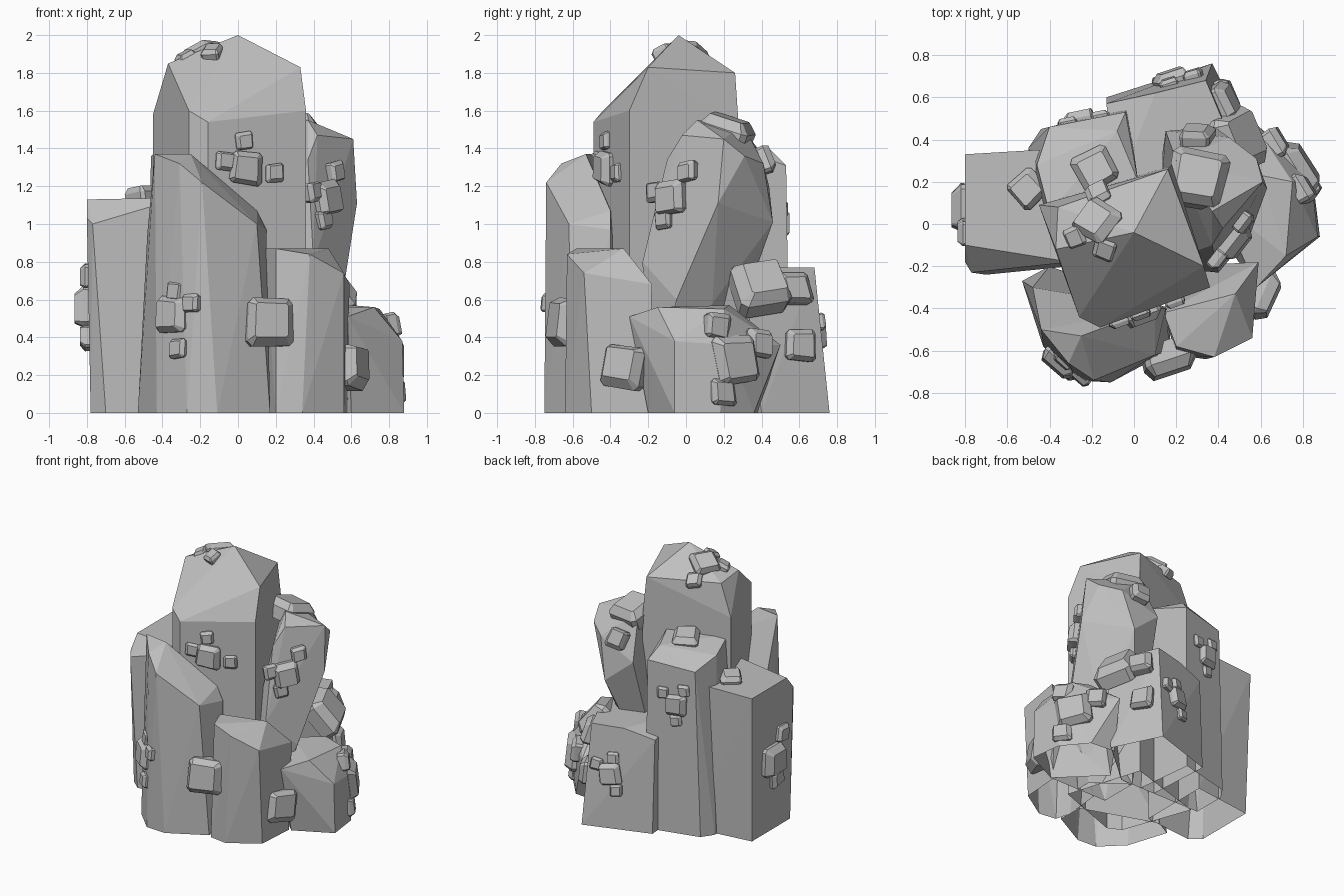
import bpy
import bmesh
import math
import random
from mathutils import Vector

random.seed(4)

default_cube = bpy.data.objects.get("Cube")
if default_cube:
    bpy.data.objects.remove(default_cube, do_unlink=True)

# One plain stone material
stone = bpy.data.materials.new("stone_grey")
stone.use_nodes = True
stone_colour = (.52, .52, .52, 1)
stone.diffuse_color = stone_colour
shader = next(n for n in stone.node_tree.nodes if n.type == 'BSDF_PRINCIPLED')
shader.inputs["Base Color"].default_value = stone_colour
shader.inputs["Roughness"].default_value = .9


def hull_object(name, points, open_bottom=False):
    """Flat shaded convex block wrapped around the given points."""
    bm = bmesh.new()
    for point in points:
        bm.verts.new(point)
    result = bmesh.ops.convex_hull(bm, input=bm.verts)
    spare = {g for key in ("geom_interior", "geom_unused")
             for g in result[key] if isinstance(g, bmesh.types.BMVert)}
    bmesh.ops.delete(bm, geom=list(spare), context='VERTS')
    bmesh.ops.dissolve_limit(bm, angle_limit=math.radians(4),
                             verts=bm.verts, edges=bm.edges)
    bmesh.ops.recalc_face_normals(bm, faces=bm.faces)
    if open_bottom:
        floor = [f for f in bm.faces if all(v.co.z < .001 for v in f.verts)]
        bmesh.ops.delete(bm, geom=floor, context='FACES_ONLY')
    mesh = bpy.data.meshes.new(name)
    bm.to_mesh(mesh)
    bm.free()
    mesh.materials.append(stone)
    block = bpy.data.objects.new(name, mesh)
    bpy.context.collection.objects.link(block)
    return block


def column(name, crown, base=None):
    """Rock pillar from crown corners down to a footprint on the ground."""
    footprint = base or [(p[0], p[1]) for p in crown]
    feet = [(x, y, 0) for x, y in footprint]
    return hull_object(name, list(crown) + feet, open_bottom=True)


def chip(name, centre, normal, side, up, width):
    """Square stone chip with clipped corners and a smaller raised top."""
    turn = math.pi / 4 + random.uniform(-.2, .2)
    lean = (side * random.uniform(-.07, .07) + up * random.uniform(-.07, .07)) * width
    reach = [random.uniform(.54, .64) * width for _ in range(4)]

    def ring(spread, lift, clip):
        for i, length in enumerate(reach):
            for bend in (-clip, clip):
                angle = turn + bend + math.pi * i / 2
                arm = side * math.cos(angle) + up * math.sin(angle)
                yield centre + arm * length * spread + normal * lift * width

    points = [*ring(.94, -.25, .12), *ring(1, .08, .12)]
    points += [p + lean for p in ring(.74, .27, .06)]
    hull_object(name, points)


def cluster(name, centre, normal, width, satellites=()):
    """A large chip with smaller chips offset sideways and upwards."""
    centre = Vector(centre)
    normal = Vector(normal).normalized()
    side = Vector((0, 0, 1)).cross(normal).normalized()
    up = normal.cross(side)
    chip(name + "_large_chip", centre, normal, side, up, width)
    for right, rise in satellites:
        spot = centre + side * right + up * rise
        chip(name + "_small_chip", spot, normal, side, up, width * .55)


# Rock columns
column("central_column", [
    (0, -.04, 2), (-.37, -.12, 1.85), (.33, -.2, 1.83), (.36, -.3, 1.6),
    (-.16, -.49, 1.54), (-.26, -.44, 1.6), (-.45, .09, 1.58),
    (-.36, .08, 1.82), (.16, .26, 1.8), (.18, .28, 1.5)])

column("front_column", [
    (-.44, -.5, 1.37), (-.25, -.53, 1.37), (-.31, -.66, 1.32),
    (-.19, -.74, 1.22), (.1, -.4, 1.07), (.15, -.4, .97),
    (.1, -.62, 1), (-.48, -.3, .95)],
    [(-.53, -.27), (-.43, -.58), (-.27, -.74), (-.11, -.75),
     (.17, -.6), (.17, -.4), (-.4, -.2)])

column("side_column", [
    (-.8, .33, 1.13), (-.8, -.1, 1.13), (-.8, -.18, 1.03), (-.77, -.23, 1),
    (-.3, -.18, 1.14), (-.3, .36, 1.14)],
    [(-.78, .3), (-.78, -.17), (-.7, -.24), (-.3, -.2), (-.3, .36)])

column("back_slab", [
    (-.4, .46, 1.28), (-.04, .53, 1.31), (-.08, .44, 1.4),
    (.02, .2, 1.42), (-.4, .05, 1.42), (-.46, .28, 1.36)],
    [(-.44, .45), (-.5, .36), (-.03, .55), (.02, .1), (-.5, .1)])

column("low_back_column", [
    (-.13, .57, .72), (.1, .62, .77), (.34, .68, .77),
    (.5, .3, .77), (.3, .1, .77), (-.1, .1, .77)],
    [(-.13, .6), (.1, .68), (.37, .76), (.55, .4), (.2, .1), (-.1, .1)])

column("leaning_column", [
    (.37, .06, 1.55), (.2, .3, 1.53), (.42, -.02, 1.47), (.37, -.1, 1.34),
    (.61, .2, 1.45), (.58, .31, 1.36), (.45, .41, 1.32), (.63, .17, 1.11),
    (.38, .46, 1.01), (.15, .44, 1.2), (.4, -.23, .8), (.55, -.05, .6),
    (.45, .14, .58)],
    [(.1, -.2), (.35, -.2), (.35, -.08), (.1, .1)])

column("front_low_column", [
    (.14, -.42, .87), (.2, -.58, .87), (.38, -.63, .84), (.48, -.33, .87),
    (.56, -.54, .74), (.59, -.18, .68)],
    [(.17, -.5), (.2, -.62), (.34, -.64), (.56, -.5), (.58, -.2), (.2, -.2)])

column("right_low_column", [
    (.58, -.3, .51), (.72, -.15, .56), (.6, .23, .57), (.75, .2, .55),
    (.87, -.06, .38), (.84, .22, .36), (.55, .5, .36), (.4, .1, .56)],
    [(.6, -.2), (.88, -.06), (.85, .18), (.7, .36), (.5, .38), (.3, .1)])

# Chip clusters on the rock faces
cluster("upper_front", (.04, -.42, 1.3), (.34, -.94, 0), .19,
        [(-.01, .14), (-.12, .03), (.16, -.03)])
cluster("lower_front", (-.34, -.65, .52), (-.65, -.75, .1), .2,
        [(0, .12), (.12, .06), (.05, -.18)])
cluster("front_step", (.17, -.63, .48), (.3, -.9, .1), .28)
cluster("side", (-.8, .08, .57), (-1, 0, 0), .24, [(.12, .16), (.05, -.17)])
cluster("side_top", (-.5, .17, 1.15), (-.1, .1, 1), .17)
cluster("right_front", (.6, -.33, .24), (.9, -.4, .1), .26)
cluster("right_low", (.76, .26, .28), (.8, .5, .1), .28,
        [(-.1, .18), (.15, .09), (-.09, -.17)])
cluster("leaning_face", (.47, -.08, 1.14), (.75, -.6, .1), .2,
        [(.1, .14), (-.04, -.12), (-.11, .03)])
cluster("leaning_top", (.3, .21, 1.49), (.1, .3, 1), .28)
cluster("leaning_back", (.3, .42, 1.34), (0, 1, .4), .16)
cluster("summit", (-.17, .01, 1.9), (-.3, .3, .85), .2)
cluster("summit_back", (-.17, .14, 1.82), (-.17, .6, .76), .12)
cluster("summit_front", (-.14, -.12, 1.91), (-.2, -.4, .9), .11)
cluster("summit_side", (-.28, -.06, 1.88), (-.4, -.2, .9), .11)
cluster("slab_top", (-.18, .26, 1.41), (-.1, .2, 1), .2)
cluster("slab_back", (-.26, .49, 1), (-.2, .97, 0), .17,
        [(.06, .12), (-.1, .08), (0, -.12)])
cluster("low_back", (.18, .68, .42), (-.3, .95, .1), .17,
        [(.02, .12), (-.1, .06), (.05, -.12)])
cluster("back_shoulder", (.48, .39, .67), (.7, .2, .6), .31)
cluster("back_corner", (.42, .58, .66), (.8, .4, .3), .18)
cluster("back_flank", (.43, .6, .36), (.9, .4, .1), .18)
